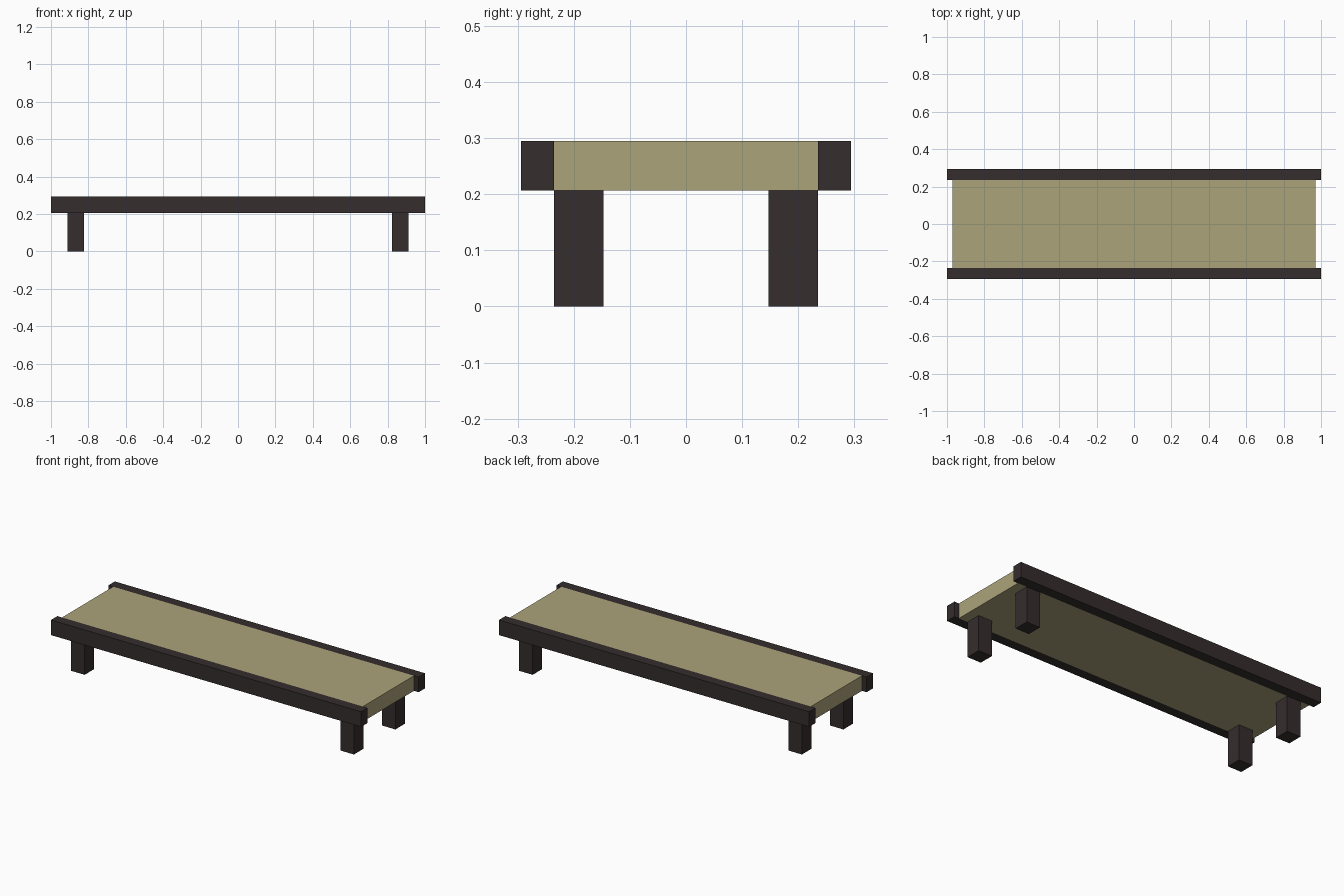
import bpy

cube = bpy.data.objects.get("Cube")
if cube:
    bpy.data.objects.remove(cube, do_unlink=True)


def make_material(name, rgb):
    mat = bpy.data.materials.new(name)
    mat.use_nodes = True
    color = (*rgb, 1.0)
    mat.diffuse_color = color
    mat.node_tree.nodes["Principled BSDF"].inputs["Base Color"].default_value = color
    return mat


def box(name, center, size, mat):
    bpy.ops.mesh.primitive_cube_add(size=1, location=center)
    obj = bpy.context.object
    obj.name = name
    obj.scale = size
    bpy.ops.object.transform_apply(location=False, rotation=False, scale=True)
    obj.data.materials.append(mat)
    return obj


dark_wood = make_material("dark wood", (0.036, 0.026, 0.027))
tan_top = make_material("tan", (0.41, 0.37, 0.195))

TOP = 0.295        # overall height
LEG_H = 0.207      # underside of the deck
INNER = 0.235      # half width of the deck
HALF_W = 0.294     # half width over the rails
LEG = 0.088        # leg thickness
deck_z = (TOP + LEG_H) / 2
deck_h = TOP - LEG_H

# Deck between the rails
box("deck", (0, 0, deck_z), (1.94, 2 * INNER, deck_h), tan_top)

for y_side, y_name in ((-1, "front"), (1, "back")):
    # Long side rail
    box(y_name + "_rail", (0, y_side * (INNER + HALF_W) / 2, deck_z),
        (2.0, HALF_W - INNER, deck_h), dark_wood)
    # Square legs under the deck, flush with the inner rail face
    for x_side, x_name in ((-1, "right"), (1, "left")):
        box(f"{y_name}_{x_name}_leg",
            (x_side * 0.868, y_side * (INNER - LEG / 2), LEG_H / 2),
            (LEG, LEG, LEG_H), dark_wood)
